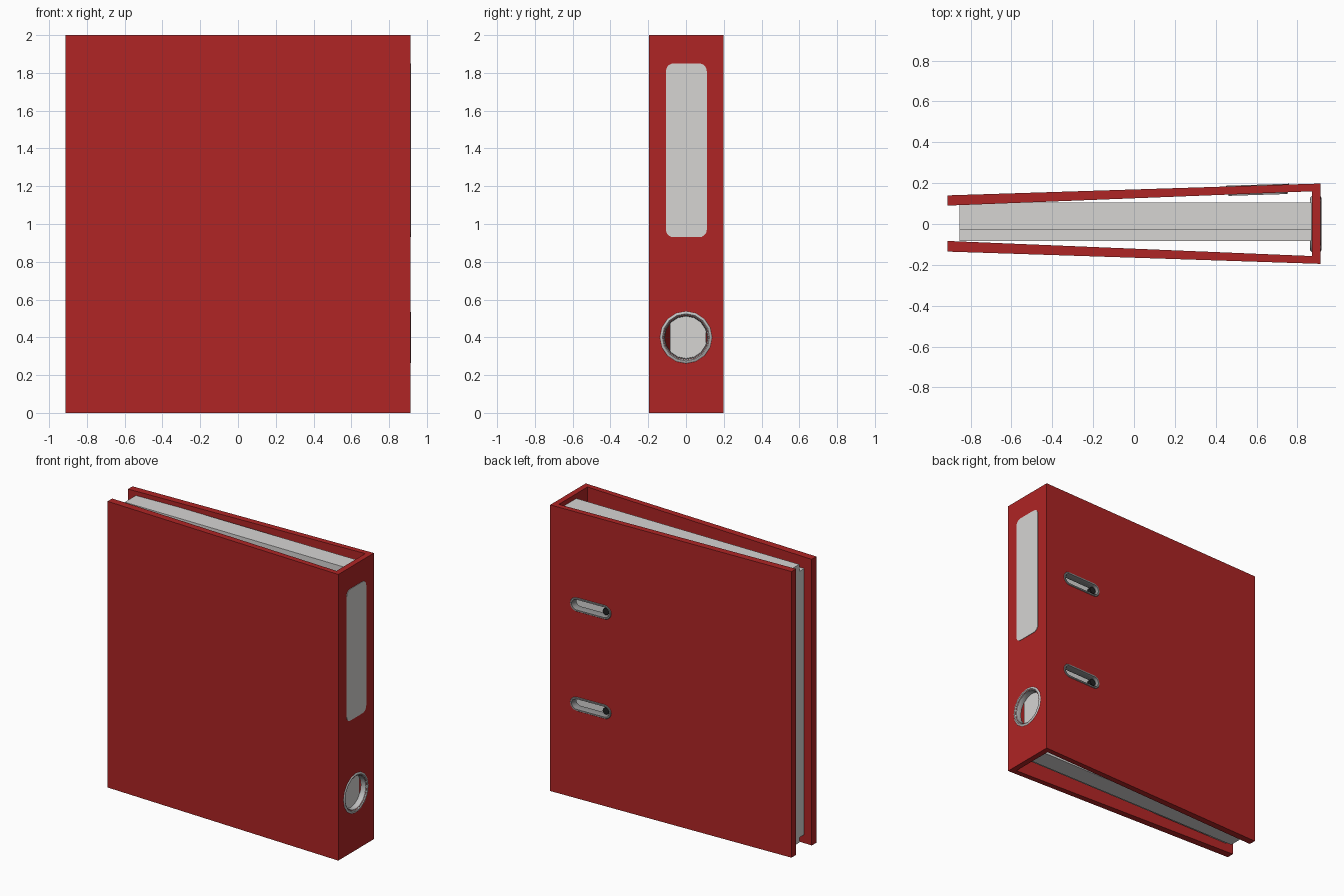
import bpy, bmesh, math
from mathutils import Matrix

if "Cube" in bpy.data.objects:
    bpy.data.objects.remove(bpy.data.objects["Cube"])


def material(name, rgb):
    m = bpy.data.materials.new(name)
    m.diffuse_color = (*rgb, 1)
    m.use_nodes = True
    m.node_tree.nodes["Principled BSDF"].inputs["Base Color"].default_value = m.diffuse_color
    return m


RED = material("red_board", (0.43, 0.018, 0.018))
PAPER = material("paper_white", (0.67, 0.66, 0.65))
STEEL = material("light_steel", (0.52, 0.52, 0.52))
GREY = material("slot_grey", (0.26, 0.26, 0.26))
BLACK = material("black", (0.015, 0.015, 0.015))


def finish(name, bm, mat, matrix=Matrix(), smooth=False):
    bmesh.ops.recalc_face_normals(bm, faces=bm.faces[:])
    me = bpy.data.meshes.new(name)
    bm.to_mesh(me)
    bm.free()
    me.materials.append(mat)
    ob = bpy.data.objects.new(name, me)
    bpy.context.collection.objects.link(ob)
    ob.matrix_world = matrix
    if smooth:
        bpy.ops.object.select_all(action='DESELECT')
        ob.select_set(True)
        bpy.context.view_layer.objects.active = ob
        bpy.ops.object.shade_smooth_by_angle(angle=math.radians(35))
    return ob


def prism(name, pts, vec, mat, matrix=Matrix()):
    """Extrude a closed outline along vec."""
    bm = bmesh.new()
    f = bm.faces.new([bm.verts.new(p) for p in pts])
    ext = bmesh.ops.extrude_face_region(bm, geom=[f])
    moved = [v for v in ext['geom'] if isinstance(v, bmesh.types.BMVert)]
    bmesh.ops.translate(bm, verts=moved, vec=vec)
    return finish(name, bm, mat, matrix)


def box(name, x0, x1, y0, y1, z0, z1, mat):
    pts = [(x0, y0, z0), (x1, y0, z0), (x1, y1, z0), (x0, y1, z0)]
    return prism(name, pts, (0, 0, z1 - z0), mat)


def rounded(r, hx, hz, y, n=4):
    """Rounded outline in local xz: corner centres at +-hx, +-hz, radius r."""
    pts = []
    for q, (sx, sz) in enumerate([(1, 1), (-1, 1), (-1, -1), (1, -1)]):
        for i in range(n + 1):
            a = (q + i / n) * math.pi / 2
            pts.append((sx * hx + r * math.cos(a), y, sz * hz + r * math.sin(a)))
    return pts


def ring(name, profile, hx, mat, matrix, n=4):
    """Closed (radius, depth) profile swept round a circle or slot."""
    bm = bmesh.new()
    loops = [[bm.verts.new(p) for p in rounded(r, hx, 0, d, n)] for r, d in profile]
    for k, a in enumerate(loops):
        b = loops[(k + 1) % len(loops)]
        for i in range(len(a)):
            j = (i + 1) % len(a)
            bm.faces.new((a[i], a[j], b[j], b[i]))
    bmesh.ops.remove_doubles(bm, verts=bm.verts[:], dist=1e-5)
    return finish(name, bm, mat, matrix, True)


# Placement frames: local y points out of the surface
SPINE_X = 0.912
SLOPE = math.atan2(0.058, 1.826)


def spine_frame(z):
    return Matrix.Translation((SPINE_X, 0, z)) @ Matrix.Rotation(-math.pi / 2, 4, 'Z')


def back_frame(x, z):
    y = 0.14 + (x + 0.914) * math.tan(SLOPE)
    return Matrix.Translation((x, y, z)) @ Matrix.Rotation(SLOPE, 4, 'Z')


# Covers and spine as one folded board
outline = [(-0.914, -0.135), (0.912, -0.195), (0.912, 0.198), (-0.914, 0.14),
           (-0.914, 0.09), (0.872, 0.160), (0.872, -0.157), (-0.914, -0.083)]
binder = prism("folder_board", [(x, y, 0) for x, y in outline], (0, 0, 2), RED)

# Cut the finger hole and the two slots
SLOTS = [(0.605, 1.355), (0.605, 0.66)]
HALF = 0.107
cut_pts = [p for i, p in enumerate(rounded(0.118, 0, 0, -0.08)) if i % 5 != 4]
cutters = [prism("hole_cutter", cut_pts, (0, 0.16, 0), RED, spine_frame(0.4))]
for x, z in SLOTS:
    pts = rounded(0.036, HALF, 0, -0.08)
    pts = [p for i, p in enumerate(pts) if i not in (9, 19)]
    cutters.append(prism("slot_cutter", pts, (0, 0.16, 0), RED, back_frame(x, z)))
for c in cutters:
    c.hide_render = True
    mod = binder.modifiers.new("cut", 'BOOLEAN')
    mod.object = c
    mod.operation = 'DIFFERENCE'
    mod.solver = 'EXACT'
bpy.context.view_layer.update()
dg = bpy.context.evaluated_depsgraph_get()
cut_mesh = bpy.data.meshes.new_from_object(binder.evaluated_get(dg))
binder.modifiers.clear()
binder.data = cut_mesh
for c in cutters:
    bpy.data.objects.remove(c)

# Metal finger ring with flanges outside and inside the spine
ring("finger_ring", [(0.138, 0.0), (0.133, 0.004), (0.125, 0.005), (0.115, -0.004),
                     (0.112, -0.02), (0.115, -0.042), (0.128, -0.05), (0.14, -0.04),
                     (0.119, -0.038), (0.119, -0.002)], 0, STEEL, spine_frame(0.4))

# Slot rims and the dark stud at their far end
for i, (x, z) in enumerate(SLOTS):
    ring(f"slot_rim_{i + 1}", [(0.049, 0.0), (0.046, 0.004), (0.036, 0.004),
                               (0.031, -0.004), (0.031, -0.046), (0.037, -0.046),
                               (0.037, 0.0)], HALF, GREY, back_frame(x, z))
    stud = [p for k, p in enumerate(rounded(0.024, 0, 0, -0.04, 2)) if k % 3 != 2]
    prism(f"slot_stud_{i + 1}", stud, (0, 0.03, 0), BLACK, back_frame(x - HALF, z))

# Spine label
label = spine_frame(1.39) @ Matrix.Translation((-0.002, 0, 0))
prism("spine_label", rounded(0.04, 0.068, 0.42, -0.002, 5), (0, 0.005, 0), PAPER, label)

# Paper: a taller rear block and a shorter front block
box("paper_rear", -0.855, 0.868, -0.03, 0.105, 0.025, 1.97, PAPER)
box("paper_front", -0.855, 0.868, -0.084, -0.03, 0.06, 1.92, PAPER)
